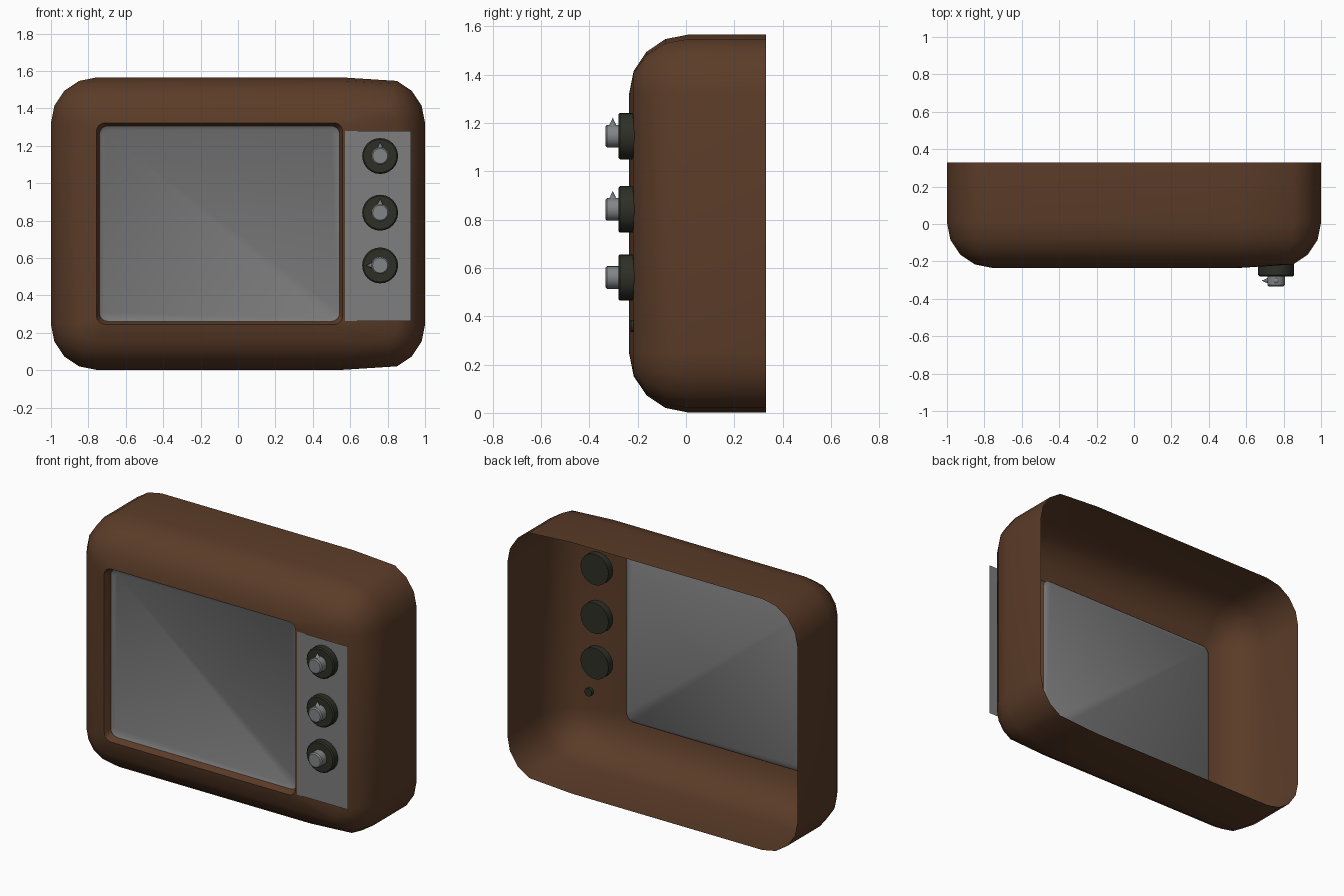
import bpy, bmesh, math
from mathutils import Matrix, Vector

if "Cube" in bpy.data.objects:
    bpy.data.objects.remove(bpy.data.objects["Cube"])


def material(name, rgb):
    m = bpy.data.materials.new(name)
    m.diffuse_color = (*rgb, 1)
    m.use_nodes = True
    m.node_tree.nodes["Principled BSDF"].inputs["Base Color"].default_value = m.diffuse_color
    return m


BROWN = material("brown_wood", (0.105, 0.045, 0.021))
GREY = material("screen_grey", (0.19, 0.19, 0.19))
PANEL = material("panel_grey", (0.21, 0.21, 0.21))
DARK = material("dark_green_grey", (0.026, 0.029, 0.019))
METAL = material("knob_grey", (0.22, 0.235, 0.235))

R = 0.243                      # corner radius
X, Z0, Z1 = 0.757, 0.245, 1.322  # centres of the rounded corners
HOLE_X = 0.56                  # right side of the screen opening
FRONT = -0.235
STEPS = 4


def finish(name, bm, mat, angle=35):
    me = bpy.data.meshes.new(name)
    bm.to_mesh(me)
    bm.free()
    ob = bpy.data.objects.new(name, me)
    bpy.context.collection.objects.link(ob)
    me.materials.append(mat)
    bpy.ops.object.select_all(action='DESELECT')
    ob.select_set(True)
    bpy.context.view_layer.objects.active = ob
    bpy.ops.object.shade_smooth_by_angle(angle=math.radians(angle))
    return ob


def corner_angles():
    # counter-clockwise from the right top corner
    for q, (sx, top) in enumerate([(1, 1), (-1, 1), (-1, 0), (1, 0)]):
        for i in range(STEPS + 1):
            yield sx, top, math.radians(90 * q + 90 * i / STEPS)


def shell_ring(y, r):
    # the right corner centre stretches in to the screen opening
    pts = []
    for sx, top, a in corner_angles():
        dx = r * math.cos(a)
        cx = X * sx
        if sx > 0 and abs(dx) < 1e-5:
            cx = HOLE_X
        pts.append((cx + dx, y, (Z1 if top else Z0) + r * math.sin(a)))
    return pts


def hole_ring(y, inset, r=0.045):
    pts = []
    for sx, top, a in corner_angles():
        cx = HOLE_X - inset - r if sx > 0 else -X + inset + r
        cz = Z1 - inset - r if top else Z0 + inset + r
        pts.append((cx + r * math.cos(a), y, cz + r * math.sin(a)))
    return pts


def loft(bm, rings):
    rows = [[bm.verts.new(p) for p in ring] for ring in rings]
    n = len(rows[0])
    for a, b in zip(rows, rows[1:]):
        for i in range(n):
            j = (i + 1) % n
            bm.faces.new((a[i], b[i], b[j], a[j]))
    return rows


# Open-backed cabinet shell with the lip round the screen
bm = bmesh.new()
rings = [shell_ring(0.33, R)]
for k in range(STEPS):
    t = math.radians(90 * k / STEPS)
    rings.append(shell_ring(FRONT + R - R * math.sin(t), R * math.cos(t)))
rings += [hole_ring(FRONT, 0), hole_ring(FRONT + 0.012, 0.006), hole_ring(FRONT + 0.045, 0.017)]
loft(bm, rings)
bmesh.ops.recalc_face_normals(bm, faces=bm.faces)
if sum((f.normal.dot(Vector((0, -1, 0))) * f.calc_area() for f in bm.faces)) < 0:
    bmesh.ops.reverse_faces(bm, faces=bm.faces)
finish("cabinet_shell", bm, BROWN)

# Shallow dished screen
bm = bmesh.new()
rows = loft(bm, [hole_ring(FRONT + 0.042, 0.016), hole_ring(FRONT + 0.055, 0.034)])
bm.faces.new(rows[-1])
bmesh.ops.recalc_face_normals(bm, faces=bm.faces)
bm.normal_update()
if max(bm.faces, key=lambda f: f.calc_area()).normal.y > 0:
    bmesh.ops.reverse_faces(bm, faces=bm.faces)
finish("screen", bm, GREY, 50)

# Flat control panel plate
bm = bmesh.new()
bm.faces.new([bm.verts.new((x, FRONT - 0.003, z)) for x, z in
              [(0.573, 0.262), (0.925, 0.262), (0.925, 1.278), (0.573, 1.278)]])
finish("control_panel", bm, PANEL)


def disc(name, x, z, r, y0, y1, mat, bevel):
    # cylinder along y with a bevelled front edge
    bm = bmesh.new()
    ring = lambda y, rr: [(x + rr * math.cos(i * math.tau / 24), y,
                           z + rr * math.sin(i * math.tau / 24)) for i in range(24)]
    rows = loft(bm, [ring(y1, r), ring(y0 + bevel, r), ring(y0, r - bevel)])
    bm.faces.new(rows[0])
    bm.faces.new(rows[-1])
    bmesh.ops.recalc_face_normals(bm, faces=bm.faces)
    finish(name, bm, mat)


# Three control knobs, each with base, cap and pointer
for i, (z, turn) in enumerate([(1.145, 0), (0.842, 0), (0.56, -90)]):
    disc(f"knob_base_{i + 1}", 0.76, z, 0.096, -0.28, -0.185, DARK, 0.007)
    disc(f"knob_cap_{i + 1}", 0.76, z, 0.047, -0.333, -0.275, METAL, 0.007)
    bm = bmesh.new()
    bmesh.ops.create_cone(bm, cap_ends=True, segments=12, radius1=0.021, radius2=0,
                          depth=0.045, matrix=Matrix.Translation((0, 0, 0.054)))
    bmesh.ops.transform(bm, verts=bm.verts, matrix=Matrix.Translation((0.76, -0.303, z))
                        @ Matrix.Rotation(math.radians(turn), 4, 'Y'))
    finish(f"knob_pointer_{i + 1}", bm, METAL)

# Small stud showing on the inside of the shell
disc("inner_stud", 0.815, 0.36, 0.025, -0.23, -0.2, DARK, 0.003)
